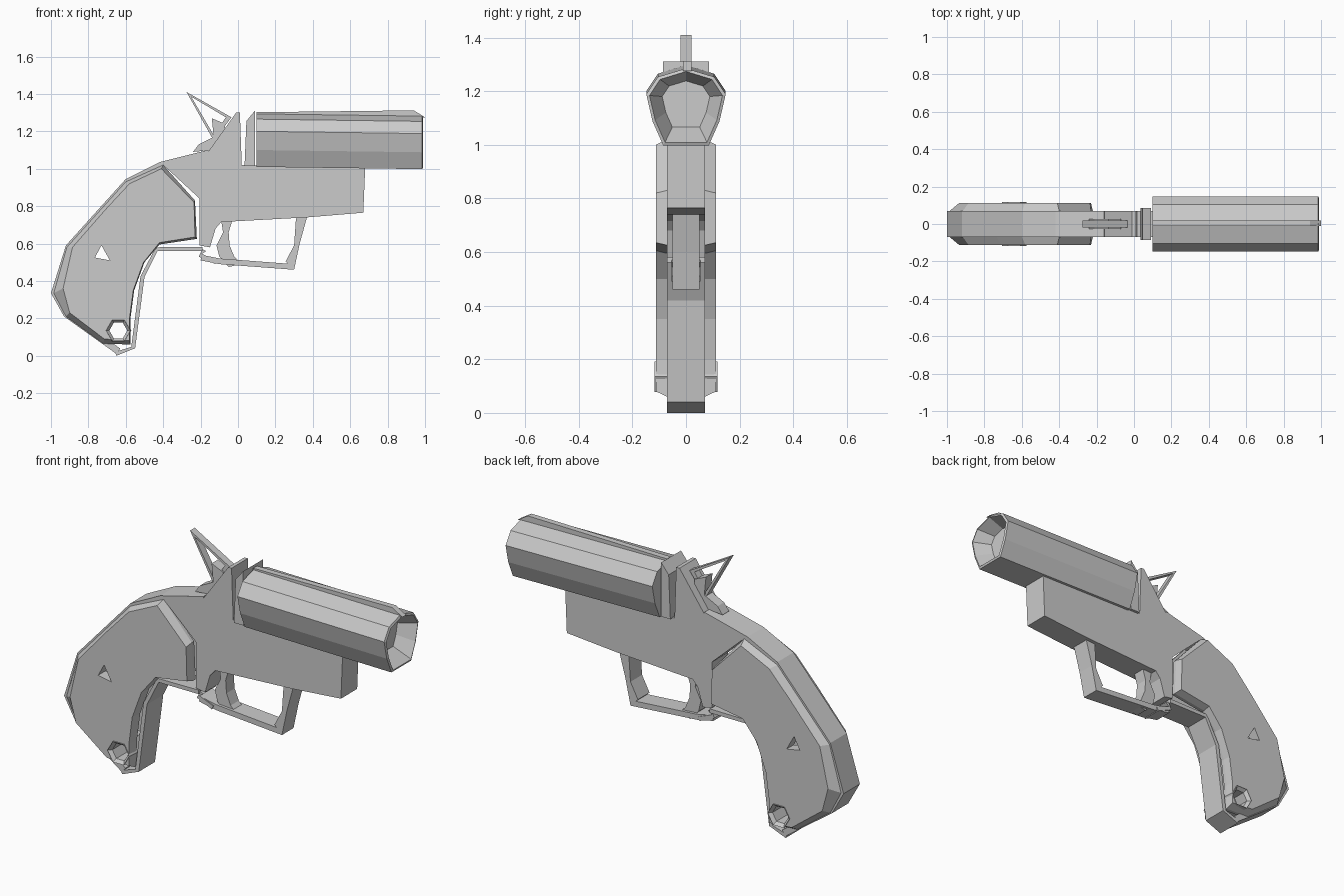
import bpy, bmesh, math
from mathutils import Vector

if "Cube" in bpy.data.objects:
    bpy.data.objects.remove(bpy.data.objects["Cube"], do_unlink=True)

GREY = bpy.data.materials.new("light grey")
GREY.use_nodes = True
GREY.diffuse_color = (0.6, 0.6, 0.6, 1)
GREY.node_tree.nodes["Principled BSDF"].inputs["Base Color"].default_value = (0.6, 0.6, 0.6, 1)


def loft(name, rings, loop=False):
    """Skin a series of equal-length rings of 3D points, capped unless looped."""
    bm = bmesh.new()
    vs = [[bm.verts.new(p) for p in ring] for ring in rings]
    n = len(vs[0])
    pairs = list(zip(vs, vs[1:])) + ([(vs[-1], vs[0])] if loop else [])
    for a, b in pairs:
        for i in range(n):
            j = (i + 1) % n
            bm.faces.new((a[i], a[j], b[j], b[i]))
    if not loop:
        bm.faces.new(vs[0])
        bm.faces.new(vs[-1])
    bmesh.ops.recalc_face_normals(bm, faces=bm.faces)
    mesh = bpy.data.meshes.new(name)
    bm.to_mesh(mesh)
    bm.free()
    mesh.materials.append(GREY)
    obj = bpy.data.objects.new(name, mesh)
    bpy.context.collection.objects.link(obj)
    return obj


def prism(name, pts, y0, y1):
    """Extrude an x-z outline from y0 to y1."""
    return loft(name, [[(x, y, z) for x, z in pts] for y in (y0, y1)])


def strip(name, path, thick, half_width):
    """Bent flat bar following an x-z path, thickened to the path's left."""
    p = [Vector(q) for q in path]
    inner = []
    for i, q in enumerate(p):
        d = (p[min(i + 1, len(p) - 1)] - p[max(i - 1, 0)]).normalized()
        inner.append(q + Vector((-d.y, d.x)) * thick)
    rings = [[(a.x, -half_width, a.y), (a.x, half_width, a.y),
              (b.x, half_width, b.y), (b.x, -half_width, b.y)]
             for a, b in zip(p, inner)]
    return loft(name, rings)


def cut(obj, cutter):
    mod = obj.modifiers.new("hole", 'BOOLEAN')
    mod.operation = 'DIFFERENCE'
    mod.solver = 'EXACT'
    mod.object = cutter


# Receiver with the standing breech
prism("receiver", [(-0.40, 1.02), (-0.16, 1.09), (-0.01, 1.30), (0.01, 1.30), (0.02, 1.02),
                   (0.68, 1.005), (0.67, 0.765), (0.37, 0.74), (-0.09, 0.715), (-0.12, 0.68),
                   (-0.15, 0.58), (-0.205, 0.59), (-0.205, 0.84)], -0.07, 0.07)

# Barrel: faceted tube, half section mirrored, tapering mouth recess
half = [(0, 0.147), (0.105, 0.115), (0.148, 0.05), (0.125, -0.05), (0.085, -0.14)]
section = half + [(-y, z) for y, z in reversed(half[1:])]


def ring(x, scale, dz=0.0):
    return [(x, y * scale, 1.15 + z * scale + dz) for y, z in section]


loft("barrel", [ring(0.10, 1), ring(0.985, 1, -0.012), ring(0.99, 0.92, -0.012), ring(0.90, 0.6)])

# Breech plate between receiver and barrel, leaning at the back
prism("breech_plate", [(0.035, 1.015), (0.092, 1.015), (0.09, 1.31), (0.045, 1.255)], -0.085, 0.085)

# Sight rib along the barrel top
prism("sight_rib", [(0.10, 1.285), (1.0, 1.275), (0.94, 1.312), (0.10, 1.302)], -0.012, 0.02)

# Hammer: open triangular spur on a small block
spur = [(-0.275, 1.41), (-0.035, 1.275), (-0.13, 1.15)]
core = [(-0.25, 1.385), (-0.065, 1.275), (-0.13, 1.18)]
loft("hammer_spur", [[(x, y, z) for x, z in pts]
                     for pts, y in ((spur, -0.02), (spur, 0.02), (core, 0.02), (core, -0.02))],
     loop=True)
prism("hammer_block", [(-0.24, 1.09), (-0.21, 1.13), (-0.13, 1.17), (-0.14, 1.27),
                       (-0.07, 1.24), (-0.07, 1.20), (-0.14, 1.10)], -0.028, 0.028)

# Back strap and front strap of the grip
strip("back_strap", [(-0.16, 1.10), (-0.42, 1.035), (-0.60, 0.945), (-0.74, 0.79), (-0.92, 0.59),
                     (-1.0, 0.335), (-0.93, 0.21), (-0.65, 0.01)], 0.035, 0.07)
strip("front_strap", [(-0.65, 0.0), (-0.55, 0.04), (-0.50, 0.42), (-0.43, 0.56), (-0.19, 0.56)],
      0.022, 0.07)


# Hole cutters: triangular screw hole and lanyard opening
def hexagon(r):
    return [(-0.64 + r * math.cos(a * math.pi / 3), 0.135 + r * math.sin(a * math.pi / 3))
            for a in range(6)]


screw_hole = prism("screw_hole_cutter", [(-0.765, 0.525), (-0.685, 0.51), (-0.73, 0.59)], -0.3, 0.3)
lanyard_hole = prism("lanyard_hole_cutter", hexagon(0.06), -0.3, 0.3)
for c in (screw_hole, lanyard_hole):
    c.hide_render = True
    c.hide_viewport = True
    c.display_type = 'WIRE'

# Grip panels: flat sides, chamfered toward the back and the butt
base = [(-0.40, 1.02), (-0.23, 0.83), (-0.22, 0.625), (-0.42, 0.595), (-0.50, 0.50), (-0.555, 0.35),
        (-0.575, 0.20), (-0.575, 0.06), (-0.72, 0.065), (-0.92, 0.21), (-0.985, 0.335),
        (-0.915, 0.58), (-0.735, 0.78), (-0.60, 0.93)]
face = [(-0.41, 1.0), (-0.235, 0.82), (-0.23, 0.635), (-0.42, 0.605), (-0.505, 0.50), (-0.56, 0.35),
        (-0.58, 0.20), (-0.58, 0.08), (-0.715, 0.09), (-0.90, 0.23), (-0.935, 0.36),
        (-0.885, 0.58), (-0.71, 0.78), (-0.58, 0.92)]

for side, s in (("right", -1), ("left", 1)):
    panel = loft(side + "_grip_panel", [[(x, s * 0.05, z) for x, z in base],
                                        [(x, s * 0.07, z) for x, z in base],
                                        [(x, s * 0.112, z) for x, z in face]])
    cut(panel, screw_hole)
    cut(panel, lanyard_hole)

# Lanyard ring: hexagonal sleeve through the butt
loft("lanyard_sleeve", [[(x, y, z) for x, z in hexagon(r)] for r, y in
                        ((0.07, -0.06), (0.065, -0.118), (0.048, -0.10),
                         (0.048, 0.10), (0.065, 0.118), (0.07, 0.06))], loop=True)

# Trigger guard and curved trigger
prism("guard_post", [(0.31, 0.735), (0.37, 0.745), (0.33, 0.60), (0.30, 0.46), (0.255, 0.505),
                     (0.30, 0.59)], -0.05, 0.05)
strip("guard_bow", [(-0.20, 0.51), (-0.10, 0.49), (0.30, 0.46)], 0.03, 0.05)
strip("guard_rear", [(-0.19, 0.57), (-0.21, 0.53), (-0.12, 0.49)], 0.022, 0.055)
prism("trigger", [(-0.09, 0.725), (-0.03, 0.725), (-0.05, 0.66), (-0.045, 0.59), (-0.02, 0.53),
                  (0.02, 0.49), (-0.05, 0.475), (-0.10, 0.53), (-0.115, 0.59), (-0.08, 0.66)],
      -0.035, 0.035)
